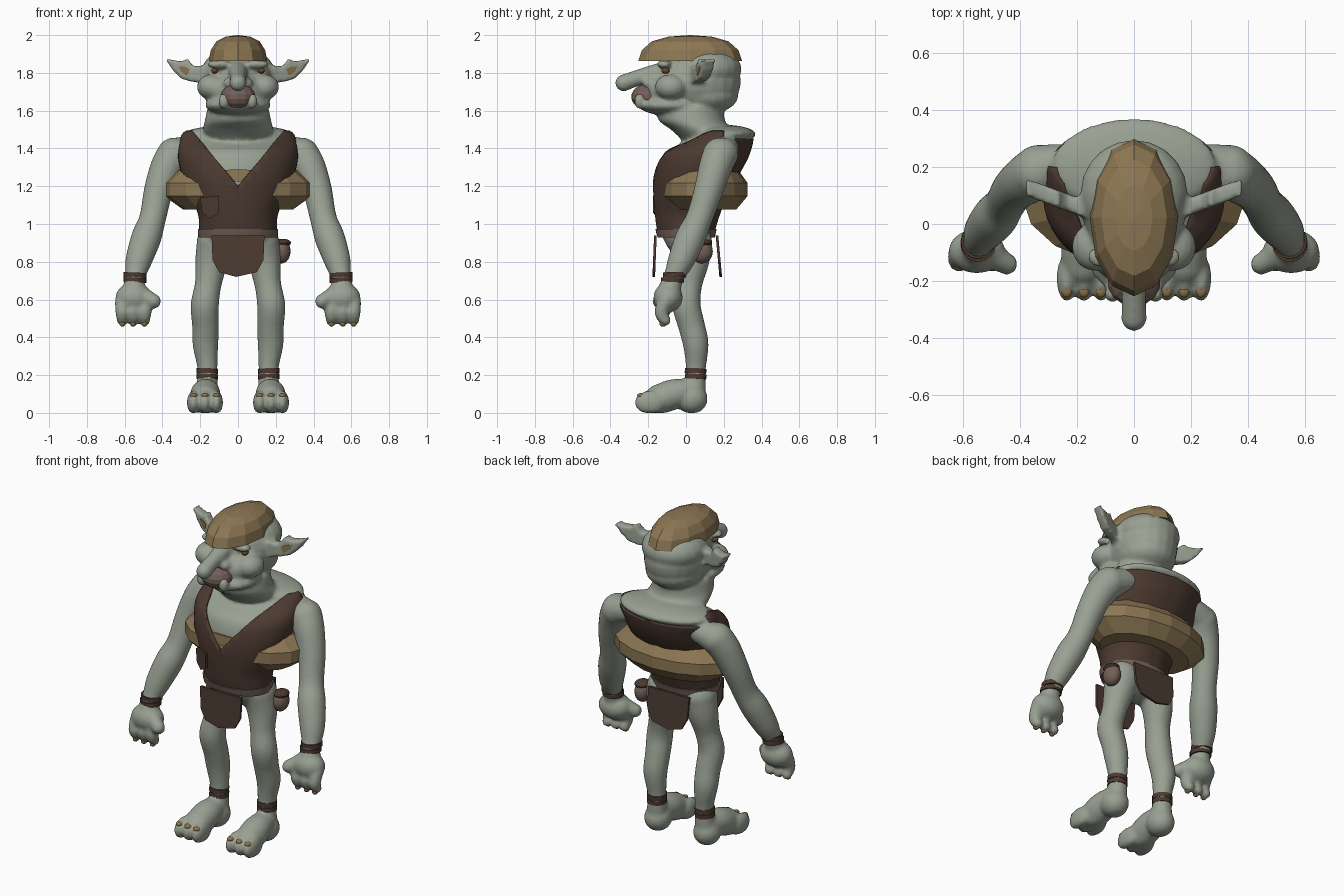
import bpy, bmesh, math
from mathutils import Vector, Matrix

if "Cube" in bpy.data.objects:
    bpy.data.objects.remove(bpy.data.objects["Cube"])


def material(name, rgb):
    m = bpy.data.materials.new(name)
    m.diffuse_color = (*rgb, 1)
    m.use_nodes = True
    m.node_tree.nodes["Principled BSDF"].inputs["Base Color"].default_value = m.diffuse_color
    return m


SKIN = material("grey green skin", (0.32, 0.355, 0.29))
GOLD = material("dull gold", (0.265, 0.185, 0.088))
LEATHER = material("dark leather", (0.072, 0.042, 0.03))
MOUTH = material("dusky pink", (0.17, 0.115, 0.095))
NAIL = material("ochre nail", (0.27, 0.165, 0.065))
EYE = material("amber eye", (0.13, 0.065, 0.025))


def finish(name, bm, mat, angle=None):
    bmesh.ops.recalc_face_normals(bm, faces=bm.faces[:])
    mesh = bpy.data.meshes.new(name)
    bm.to_mesh(mesh)
    bm.free()
    mesh.materials.append(mat)
    ob = bpy.data.objects.new(name, mesh)
    bpy.context.collection.objects.link(ob)
    if angle:
        bpy.ops.object.select_all(action='DESELECT')
        ob.select_set(True)
        bpy.context.view_layer.objects.active = ob
        bpy.ops.object.shade_smooth_by_angle(angle=math.radians(angle))
    return ob


def ball(bm, c, r, n=20):
    m = Matrix.Translation(c) @ Matrix.Diagonal((*r, 1))
    bmesh.ops.create_uvsphere(bm, u_segments=n, v_segments=n // 2 + 2, radius=1, matrix=m)


def loft(bm, rings):
    """Skin a stack of equal point rings and cap both ends."""
    vs = [[bm.verts.new(p) for p in r] for r in rings]
    n = len(vs[0])
    for a, b in zip(vs, vs[1:]):
        for i in range(n):
            bm.faces.new((a[i], a[(i + 1) % n], b[(i + 1) % n], b[i]))
    bm.faces.new(vs[0][::-1])
    bm.faces.new(vs[-1])


def spline(keys, steps):
    """Catmull-Rom interpolation of tuples."""
    k = [keys[0], *keys, keys[-1]]
    out = []
    for i in range(1, len(k) - 2):
        for s in range(steps):
            t = s / steps
            out.append(tuple(0.5 * (2 * b + (c - a) * t + (2 * a - 5 * b + 4 * c - d) * t * t
                                    + (3 * b - a - 3 * c + d) * t ** 3)
                             for a, b, c, d in zip(*k[i - 1:i + 3])))
    return out + [tuple(keys[-1])]


def circle(n):
    return [(math.cos(2 * math.pi * i / n), math.sin(2 * math.pi * i / n)) for i in range(n)]


def tube(bm, keys, s=1, steps=5, n=18, round_ends=True):
    """Round tube through (x, y, z, radius) keys; s mirrors x."""
    pts = [(p[0] * s, *p[1:]) for p in spline(keys, steps)]
    main = Vector(pts[-1][:3]) - Vector(pts[0][:3])
    base = main.to_track_quat('Z', 'X')
    rings = []
    for i, p in enumerate(pts):
        d = Vector(pts[min(i + 1, len(pts) - 1)][:3]) - Vector(pts[max(i - 1, 0)][:3])
        q = main.rotation_difference(d) @ base
        rings.append([Vector(p[:3]) + q @ Vector((u * p[3], v * p[3], 0)) for u, v in circle(n)])
    loft(bm, rings)
    if round_ends:
        for p in (pts[0], pts[-1]):
            ball(bm, p[:3], (p[3],) * 3)


def plate(bm, outline, y_of, thick):
    """Thin sheet from an (x, z) outline, its depth given by y_of(x, z)."""
    loft(bm, [[(x, y_of(x, z) + o, z) for x, z in outline] for o in (-thick / 2, thick / 2)])


# Torso sections: z, front y, back y, half width
TORSO = [(.88, -.10, .12, .17), (.95, -.13, .13, .185), (1.05, -.145, .16, .19),
         (1.15, -.153, .2, .235), (1.25, -.153, .255, .275), (1.34, -.135, .305, .295),
         (1.39, -.1, .325, .295), (1.43, -.02, .335, .29), (1.48, .06, .34, .27),
         (1.51, .11, .32, .2)]


def sections(bm, keys, offset=0, lo=0.0, hi=9.0):
    rings = []
    for z, f, b, w in spline(keys, 4):
        if lo <= z <= hi:
            cy, ry = (f + b) / 2, (b - f) / 2 + offset
            rings.append([(u * (w + offset), cy + v * ry, z) for u, v in circle(48)])
    loft(bm, rings)


EAR = [(.15, 1.84), (.24, 1.835), (.265, 1.875), (.30, 1.86), (.385, 1.875),
       (.345, 1.815), (.30, 1.77), (.25, 1.755), (.15, 1.74)]


def ear_y(x, z):
    return .045 + (abs(x) - .15) * .37


TOES = (.115, .175, .235)
FINGERS = (.495, .555, .612)

# Fused skin: trunk, neck, head, limbs
bm = bmesh.new()
sections(bm, TORSO)
ball(bm, (0, .02, .89), (.18, .115, .08))
ball(bm, (0, .2, 1.475), (.29, .17, .05))
sections(bm, [(1.38, .0, .26, .15), (1.44, -.02, .26, .165), (1.5, -.08, .235, .185),
              (1.55, -.145, .205, .175), (1.62, -.15, .2, .16)])
ball(bm, (0, .07, 1.755), (.185, .222, .18))
ball(bm, (0, .11, 1.82), (.188, .185, .115))
ball(bm, (0, .1, 1.68), (.168, .178, .1))
ball(bm, (0, -.075, 1.63), (.175, .18, .057))
ball(bm, (0, -.09, 1.70), (.155, .125, .1))
# nose
tube(bm, [(0, -.08, 1.815, .05), (0, -.15, 1.8, .05), (0, -.25, 1.775, .043), (0, -.33, 1.747, .045)])
for s in (1, -1):
    ball(bm, (.138 * s, -.08, 1.725), (.08, .085, .068))      # cheek
    ball(bm, (.1 * s, -.115, 1.845), (.065, .04, .024))       # brow
    ball(bm, (.045 * s, -.19, 1.745), (.035, .04, .03))       # nostril
    ball(bm, (.075 * s, -.245, 1.65), (.028, .03, .042))      # tusk
    plate(bm, [(x * s, z) for x, z in EAR], ear_y, .06)
    # shoulder and arm
    tube(bm, [(.1, .19, 1.43, .07), (.24, .21, 1.4, .07), (.335, .19, 1.37, .088)], s)
    tube(bm, [(.338, .18, 1.365, .093), (.377, .155, 1.3, .088), (.42, .12, 1.18, .078),
              (.452, .07, 1.03, .071), (.485, .025, .93, .08), (.525, -.025, .81, .071),
              (.545, -.065, .72, .054), (.55, -.085, .66, .06)], s)
    # hand
    ball(bm, (.55 * s, -.095, .61), (.1, .078, .078))
    tube(bm, [(.5, -.11, .62, .045), (.445, -.14, .59, .038)], s)
    for x in FINGERS:
        tube(bm, [(x, -.11, .59, .04), (x, -.13, .53, .037), (x, -.11, .49, .03)], s)
    # leg
    tube(bm, [(.115, .035, .9, .105), (.14, .035, .8, .088), (.158, .015, .68, .071),
              (.176, .003, .57, .075), (.172, .03, .46, .071), (.172, .052, .36, .068),
              (.162, .052, .23, .053), (.165, .045, .1, .06)], s)
    # foot
    ball(bm, (.167 * s, .03, .075), (.078, .085, .08))
    tube(bm, [(.167, .03, .12, .062), (.172, -.06, .1, .08), (.175, -.14, .072, .08)], s)
    for x in TOES:
        ball(bm, (x * s, -.19, .055), (.036, .082, .062))
for v in bm.verts:
    v.co.z = max(v.co.z, 0)
body = finish("skin_body", bm, SKIN)
remesh = body.modifiers.new("fuse", 'REMESH')
remesh.mode = 'VOXEL'
remesh.voxel_size = .011
remesh.use_smooth_shade = True
soften = body.modifiers.new("soften", 'SMOOTH')
soften.factor, soften.iterations = .5, 4

# Vest: torso shell cut to a V neck and a low back
bm = bmesh.new()
sections(bm, TORSO, .014, lo=.96)
bmesh.ops.recalc_face_normals(bm, faces=bm.faces[:])
for co, no in (((0, .2, 0), (0, 1, 0)), ((0, 0, 1.45), (0, 0, 1)), ((0, 0, 0), (1, 0, 0)),
               ((0, 0, 1.2), (-1.2, 0, 1)), ((0, 0, 1.2), (1.2, 0, 1))):
    bmesh.ops.bisect_plane(bm, geom=bm.verts[:] + bm.edges[:] + bm.faces[:], plane_co=co, plane_no=no)
gone = []
for f in bm.faces:
    c = f.calc_center_median()
    if (c.y < .2 and c.z > 1.2 + 1.2 * abs(c.x)) or (c.y > .2 and c.z > 1.45) or c.z > 1.49:
        gone.append(f)
bmesh.ops.delete(bm, geom=gone, context='FACES')
vest = finish("vest", bm, LEATHER, 40)
thick = vest.modifiers.new("thickness", 'SOLIDIFY')
thick.thickness, thick.offset = .014, 0

bm = bmesh.new()
plate(bm, [(-.2, 1.14), (-.1, 1.15), (-.1, 1.06), (-.15, 1.03), (-.19, 1.06)],
      lambda x, z: -.165 + (abs(x) - .1) * .5, .02)
finish("vest_pocket", bm, LEATHER)

# Gold showing at the bottom of the V neck
bm = bmesh.new()
plate(bm, [(-.07, 1.286), (0, 1.29), (.07, 1.286), (.02, 1.226), (-.02, 1.226)],
      lambda x, z: -.162 + abs(x) * .1 + (z - 1.22) * .06, .009)
finish("chest_ring_front", bm, GOLD)

# Waist belt
bm = bmesh.new()
sections(bm, TORSO, .027, .91, .976)
finish("belt", bm, MOUTH, 40)

# Loincloth flaps
FLAP = [(-.14, .94), (-.135, .81), (-.1, .745), (-.01, .72), (.1, .745), (.135, .81), (.14, .94)]
for name, y0, slope in (("front_flap", -.162, .04), ("back_flap", .164, -.09)):
    bm = bmesh.new()
    plate(bm, FLAP, lambda x, z: y0 + (z - .94) * slope, .014)
    finish(name, bm, LEATHER)

# Hip pouch with its strap
bm = bmesh.new()
ball(bm, (.232, .085, .855), (.046, .057, .064))
finish("hip_pouch", bm, MOUTH, 60)
bm = bmesh.new()
ball(bm, (.236, .085, .9), (.045, .052, .022), 12)
finish("pouch_lid", bm, LEATHER)


# Faceted gold cap and chest ring
def faceted(name, c, r, profile, n):
    bm = bmesh.new()
    loft(bm, [[(c[0] + u * k * r[0], c[1] + v * k * r[1], c[2] + h * r[2]) for u, v in circle(n)]
              for k, h in profile])
    finish(name, bm, GOLD)


faceted("cap", (0, .022, 1.862), (.155, .275, .138),
        [(1, 0), (.93, .42), (.74, .76), (.42, .94), (.02, 1)], 12)
faceted("chest_ring", (0, .09, 1.185), (.39, .236, .107),
        [(.5, -1), (.75, -1), (1, -.35), (1, .3), (.8, .92), (.5, 1)], 16)

# Mouth
bm = bmesh.new()
ball(bm, (0, -.2, 1.673), (.095, .09, .07), 14)
finish("mouth", bm, MOUTH)

# Paired small parts
for side, s in (("left", 1), ("right", -1)):
    bm = bmesh.new()
    ball(bm, (.124 * s, -.108, 1.812), (.018, .022, .016), 12)
    finish(side + "_eye", bm, EYE, 60)

    bm = bmesh.new()
    plate(bm, [(x * s, z) for x, z in ((.255, 1.82), (.285, 1.835), (.315, 1.835), (.3, 1.805), (.27, 1.785))],
          lambda x, z: ear_y(x, z) - .028, .009)
    finish(side + "_inner_ear", bm, NAIL)

    bm = bmesh.new()
    for x in TOES:
        ball(bm, (x * s, -.235, .092), (.02, .024, .014), 10)
    for x in FINGERS:
        ball(bm, (x * s, -.122, .473), (.017, .02, .017), 10)
    finish(side + "_nails", bm, NAIL, 60)

    bm = bmesh.new()
    for z in (.703, .73):
        y = -.065 + (z - .72) * .4
        tube(bm, [(.546, y, z - .013, .061), (.545, y, z + .013, .061)], s, 1, 16, False)
    finish(side + "_wrist_band", bm, LEATHER, 40)

    bm = bmesh.new()
    for z in (.192, .222):
        tube(bm, [(.164, .05, z - .013, .057), (.163, .051, z + .013, .057)], s, 1, 16, False)
    finish(side + "_ankle_band", bm, LEATHER, 40)
